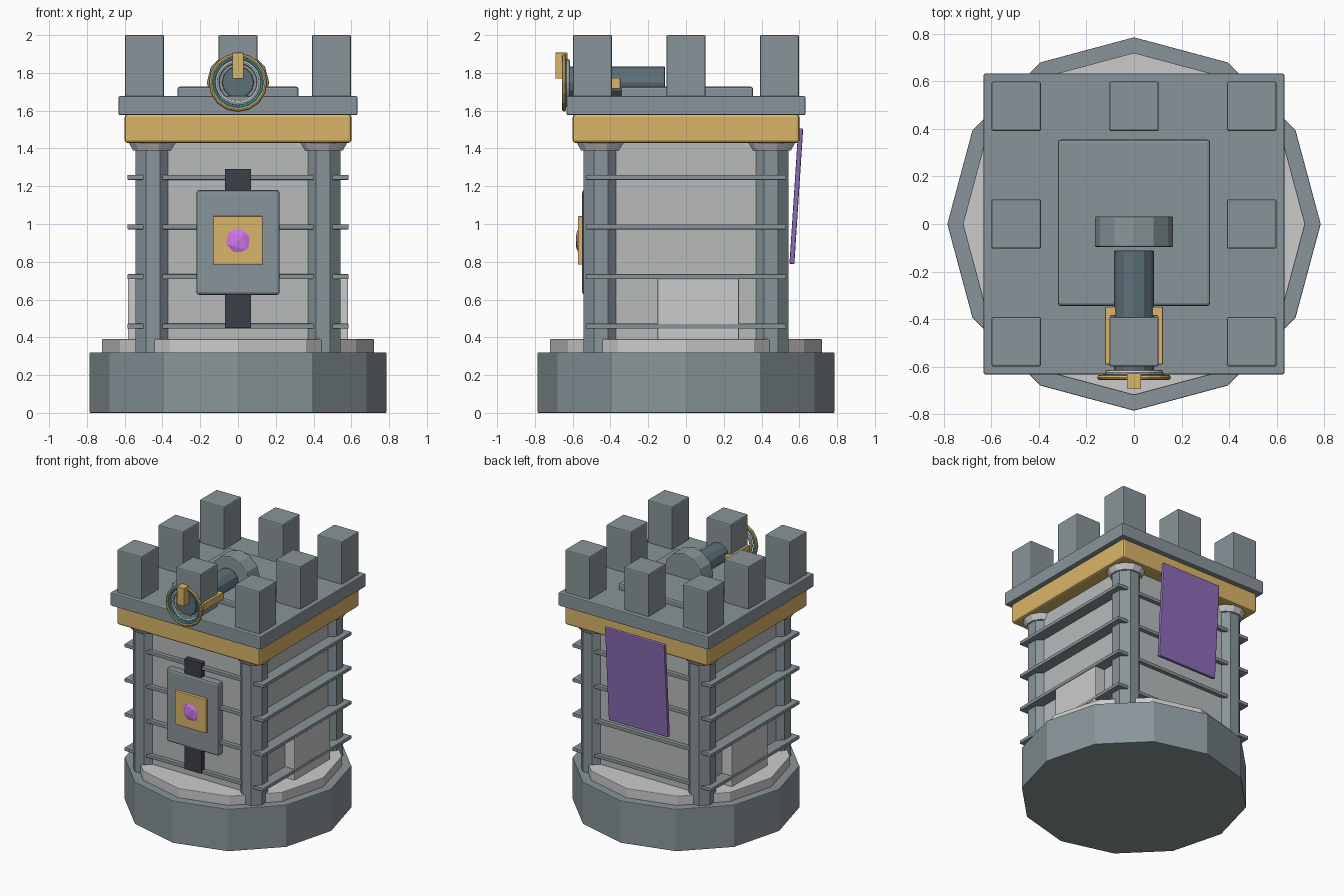
import bpy, math
from math import radians, pi

if "Cube" in bpy.data.objects:
    bpy.data.objects.remove(bpy.data.objects["Cube"])

def material(name, rgb):
    m = bpy.data.materials.new(name)
    m.diffuse_color = (*rgb, 1)
    m.use_nodes = True
    m.node_tree.nodes["Principled BSDF"].inputs["Base Color"].default_value = m.diffuse_color
    return m

STONE = material("stone", (0.25, 0.30, 0.32))
PALE = material("pale_stone", (0.62, 0.65, 0.65))
WALL = material("wall_stone", (0.48, 0.50, 0.50))
DARK = material("dark_iron", (0.045, 0.05, 0.065))
STEEL = material("blue_steel", (0.11, 0.16, 0.19))
GOLD = material("gold", (0.70, 0.46, 0.14))
TEAL = material("teal", (0.06, 0.50, 0.62))
PURPLE = material("purple_cloth", (0.27, 0.15, 0.48))
GEM = material("violet_gem", (0.65, 0.18, 0.85))

def finish(name, mat, bevel=0):
    o = bpy.context.object
    o.name = name
    o.data.materials.append(mat)
    if bevel:
        b = o.modifiers.new("bevel", 'BEVEL')
        b.width, b.segments = bevel, 2
    return o

def box(name, x, y, z, mat, bevel=0):
    """Box from (min, max) ranges."""
    bpy.ops.mesh.primitive_cube_add(size=1, location=[(a + b) / 2 for a, b in (x, y, z)])
    bpy.context.object.scale = [b - a for a, b in (x, y, z)]
    bpy.ops.object.transform_apply(location=False, rotation=False, scale=True)
    return finish(name, mat, bevel)

def prism(name, n, r1, r2, z0, z1, mat, at=(0, 0), turn=0, bevel=0):
    """Upright n-sided prism or taper; first corner lies on +x before turning."""
    bpy.ops.mesh.primitive_cone_add(vertices=n, radius1=r1, radius2=r2, depth=z1 - z0,
                                    location=(*at, (z0 + z1) / 2), rotation=(0, 0, turn))
    return finish(name, mat, bevel)

def rod(name, n, r, y0, y1, z, mat, bevel=0):
    """Prism lying along y."""
    bpy.ops.mesh.primitive_cylinder_add(vertices=n, radius=r, depth=y1 - y0,
                                        location=(0, (y0 + y1) / 2, z), rotation=(pi / 2, 0, 0))
    return finish(name, mat, bevel)

def ring(name, major, minor, y, mat, seg=24):
    bpy.ops.mesh.primitive_torus_add(major_segments=seg, minor_segments=8, major_radius=major,
                                     minor_radius=minor, location=(0, y, 1.75), rotation=(pi / 2, 0, 0))
    return finish(name, mat)

# Stepped base
prism("base", 12, 0.785, 0.785, 0, 0.32, STONE, bevel=0.004)
prism("base_step", 12, 0.72, 0.72, 0.31, 0.39, PALE, bevel=0.004)

# Tower core and courses
box("tower_core", (-0.5, 0.5), (-0.5, 0.5), (0.35, 1.44), WALL)
for i in range(4):
    z = 0.459 + i * 0.2627
    box(f"wall_course_{i}", (-0.585, 0.585), (-0.53, 0.53), (z - 0.013, z + 0.013), STONE, 0.004)

# Corner columns with flared capitals, and side blocks
for sx in (-1, 1):
    for sy in (-1, 1):
        at = (0.45 * sx, 0.45 * sy)
        prism("column", 8, 0.1, 0.1, 0.32, 1.41, STONE, at, pi / 8)
        prism("capital", 12, 0.11, 0.135, 1.39, 1.435, PALE, at, pi / 12)
    box("side_block", sorted((0.48 * sx, 0.583 * sx)), (-0.15, 0.28), (0.35, 0.71), PALE, 0.006)

# Front plaque with gem
box("front_strip", (-0.07, 0.07), (-0.54, -0.48), (0.45, 1.29), DARK)
box("front_panel", (-0.22, 0.22), (-0.55, -0.48), (0.625, 1.18), STONE, 0.014)
box("gem_plate", (-0.13, 0.13), (-0.572, -0.54), (0.785, 1.042), GOLD, 0.005)
bpy.ops.mesh.primitive_ico_sphere_add(subdivisions=1, radius=0.082, location=(0, -0.566, 0.912),
                                      rotation=(0, radians(15), 0))
bpy.context.object.scale = (0.95, 0.25, 0.95)
bpy.context.object.rotation_euler = (0, radians(15), 0)
finish("gem", GEM)

# Back banner
banner = box("banner", (-0.25, 0.25), (0.571, 0.597), (0.787, 1.507), PURPLE, 0.006)
banner.rotation_euler.x = -0.065

# Trim band, roof slab and platform
box("trim_band", (-0.6, 0.6), (-0.6, 0.6), (1.43, 1.58), GOLD, 0.014)
box("roof_slab", (-0.632, 0.632), (-0.632, 0.632), (1.577, 1.677), STONE, 0.006)
box("roof_platform", (-0.32, 0.32), (-0.345, 0.355), (1.66, 1.727), STONE, 0.012)

# Battlements
for ix in (-1, 0, 1):
    for iy in (-1, 0, 1):
        if ix or iy:
            x, y = 0.495 * ix, 0.495 * iy
            box("merlon", (x - 0.104, x + 0.104), (y - 0.104, y + 0.104), (1.66, 2.0), STONE, 0.008)

# Barrel through the front merlon, with breech
rod("barrel", 12, 0.085, -0.622, -0.112, 1.75, STEEL, 0.006)
rod("breech", 12, 0.165, -0.096, 0.032, 1.75, STONE, 0.006)

# Gold clamp around the merlon
for s in (-1, 1):
    box("clamp_arm", sorted((0.098 * s, 0.122 * s)), (-0.59, -0.348), (1.717, 1.773), GOLD, 0.004)
box("clamp_bar", (-0.122, 0.122), (-0.386, -0.348), (1.717, 1.773), GOLD, 0.004)

# Muzzle rings and sight
ring("muzzle_ring_outer", 0.144, 0.011, -0.645, GOLD, 16)
ring("muzzle_ring_glow", 0.129, 0.009, -0.642, TEAL)
ring("muzzle_ring_inner", 0.111, 0.012, -0.625, PALE)
box("sight", (-0.03, 0.03), (-0.692, -0.628), (1.77, 1.907), GOLD, 0.003)
